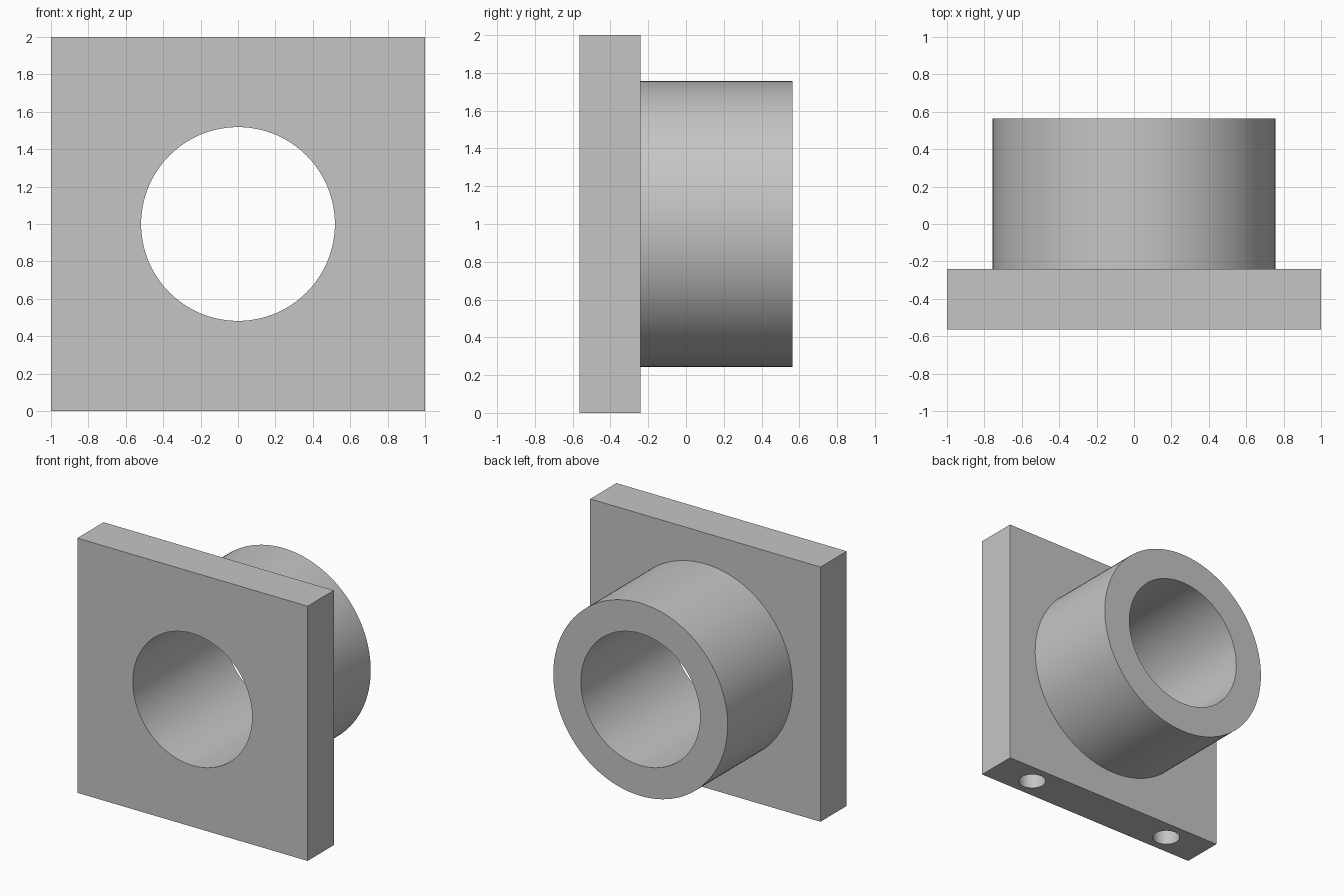
import bpy
import math

if "Cube" in bpy.data.objects:
    bpy.data.objects.remove(bpy.data.objects["Cube"], do_unlink=True)

FRONT, STEP, BACK = -0.565, -0.24, 0.565   # depth of plate face, shoulder, sleeve end
CENTRE_Z = 1.0

grey = bpy.data.materials.new("plain_grey")
grey.use_nodes = True
colour = (0.56, 0.56, 0.56, 1)
grey.diffuse_color = colour
grey.node_tree.nodes["Principled BSDF"].inputs["Base Color"].default_value = colour


def cylinder(name, radius, length, location, along_y=True, sides=128):
    rotation = (math.pi / 2, 0, 0) if along_y else (0, 0, 0)
    bpy.ops.mesh.primitive_cylinder_add(vertices=sides, radius=radius, depth=length,
                                        location=location, rotation=rotation)
    obj = bpy.context.object
    obj.name = name
    obj.data.materials.append(grey)
    return obj


def combine(target, other, operation):
    mod = target.modifiers.new(operation.lower(), "BOOLEAN")
    mod.operation, mod.object, mod.solver = operation, other, "EXACT"
    bpy.context.view_layer.objects.active = target
    bpy.ops.object.modifier_apply(modifier=mod.name)
    bpy.data.objects.remove(other, do_unlink=True)


# Square mounting plate
bpy.ops.mesh.primitive_cube_add(size=1, location=(0, (FRONT + STEP) / 2, CENTRE_Z))
body = bpy.context.object
body.name = "flanged_sleeve"
body.scale = (2, STEP - FRONT, 2)
bpy.ops.object.transform_apply(location=True, rotation=True, scale=True)
body.data.materials.append(grey)

# Round sleeve on the back, rooted inside the plate
root = STEP - 0.1
sleeve = cylinder("sleeve", 0.757, BACK - root, (0, (BACK + root) / 2, CENTRE_Z))
combine(body, sleeve, "UNION")

# Bore right through the plate and sleeve
combine(body, cylinder("bore", 0.518, 2, (0, 0, CENTRE_Z)), "DIFFERENCE")

# Two blind fixing holes in the bottom edge
for x in (-0.65, 0.65):
    hole = cylinder("fixing_hole", 0.1, 1.0, (x, (FRONT + STEP) / 2, 0), False, 48)
    combine(body, hole, "DIFFERENCE")

# Smooth round walls, crisp edges
bpy.ops.object.select_all(action="DESELECT")
body.select_set(True)
bpy.context.view_layer.objects.active = body
bpy.ops.object.shade_smooth_by_angle(angle=math.radians(30))
